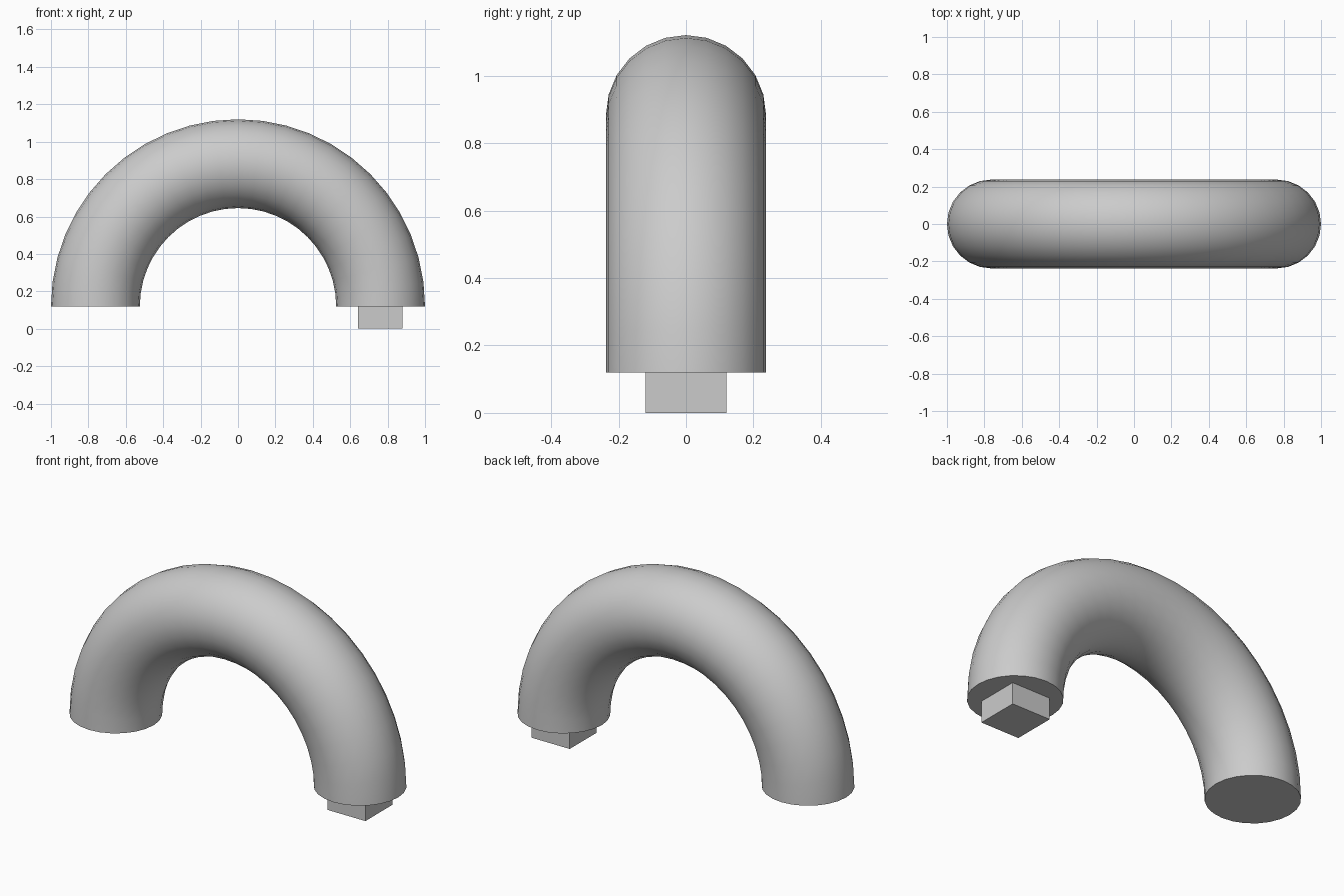
import bpy, bmesh
from math import sin, cos, pi

if "Cube" in bpy.data.objects:
    bpy.data.objects.remove(bpy.data.objects["Cube"])

MAJOR, MINOR, BASE = 0.7625, 0.2375, 0.12
STEPS, SIDES = 24, 24


def add_object(name, bm):
    bmesh.ops.recalc_face_normals(bm, faces=bm.faces)
    mesh = bpy.data.meshes.new(name)
    bm.to_mesh(mesh)
    bm.free()
    obj = bpy.data.objects.new(name, mesh)
    bpy.context.collection.objects.link(obj)
    return obj


# Half-ring tube: circular sections swept through 180 degrees, capped flat
bm = bmesh.new()
rings = []
for i in range(STEPS + 1):
    a = pi * i / STEPS
    ring = []
    for j in range(SIDES):
        b = 2 * pi * j / SIDES
        r = MAJOR + MINOR * cos(b)
        ring.append(bm.verts.new((r * cos(a), MINOR * sin(b), BASE + r * sin(a))))
    rings.append(ring)
for lower, upper in zip(rings, rings[1:]):
    for j in range(SIDES):
        k = (j + 1) % SIDES
        bm.faces.new((lower[j], lower[k], upper[k], upper[j]))
bm.faces.new(rings[0])
bm.faces.new(rings[-1])
tube = add_object("arched_tube", bm)

# Smooth tube walls with crisp rims
bpy.context.view_layer.objects.active = tube
tube.select_set(True)
bpy.ops.object.shade_smooth_by_angle(angle=pi / 6)

# Square peg under the right end
bm = bmesh.new()
bmesh.ops.create_cube(bm, size=1)
bmesh.ops.scale(bm, vec=(0.2375, 0.24, BASE), verts=bm.verts)
bmesh.ops.translate(bm, vec=(MAJOR - 0.002, 0, BASE / 2), verts=bm.verts)
add_object("square_peg", bm)
